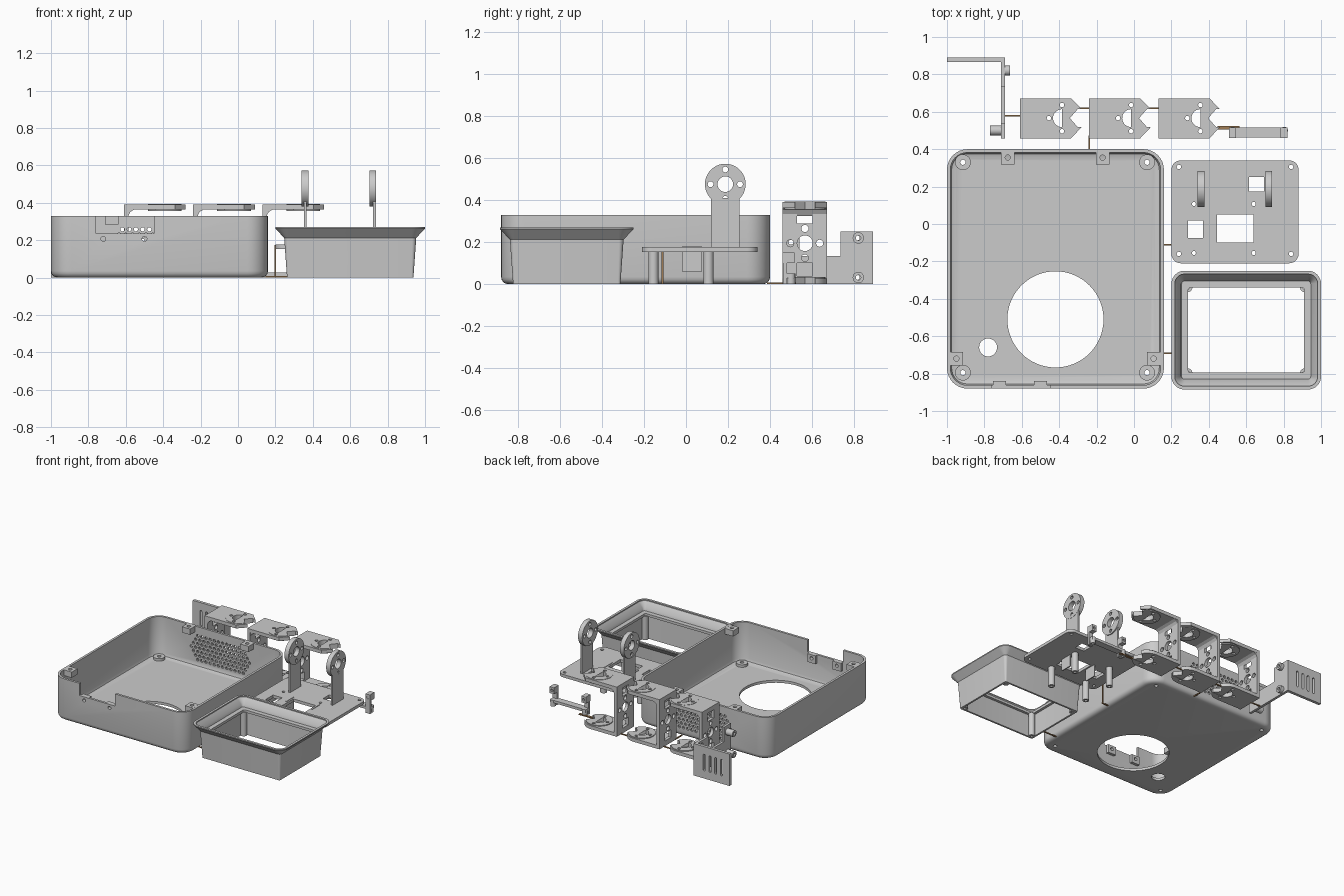
import bpy, bmesh
from math import sin, cos, pi

if "Cube" in bpy.data.objects:
    bpy.data.objects.remove(bpy.data.objects["Cube"])


def circle(x, y, r, n=32):
    return [(x + r * cos(2 * pi * i / n), y + r * sin(2 * pi * i / n)) for i in range(n)]


def rect(x0, x1, y0, y1):
    return [(x0, y0), (x1, y0), (x1, y1), (x0, y1)]


def rounded(x0, x1, y0, y1, r, n=8):
    pts = []
    for cx, cy, a in ((x1 - r, y1 - r, 0), (x0 + r, y1 - r, 1), (x0 + r, y0 + r, 2), (x1 - r, y0 + r, 3)):
        pts += [(cx + r * cos((a + i / n) * pi / 2), cy + r * sin((a + i / n) * pi / 2)) for i in range(n + 1)]
    return pts


def finish(name, bm):
    bmesh.ops.remove_doubles(bm, verts=bm.verts, dist=1e-5)
    bmesh.ops.recalc_face_normals(bm, faces=bm.faces)
    me = bpy.data.meshes.new(name)
    bm.to_mesh(me)
    bm.free()
    ob = bpy.data.objects.new(name, me)
    bpy.context.collection.objects.link(ob)
    return ob


def plate(name, loops, a, b, plane='xy'):
    """Flat outline with holes, extruded from a to b across the given plane."""
    cu = bpy.data.curves.new(name, 'CURVE')
    cu.dimensions, cu.fill_mode, cu.extrude = '2D', 'BOTH', (b - a) / 2
    for pts in loops:
        sp = cu.splines.new('POLY')
        sp.points.add(len(pts) - 1)
        for p, (u, v) in zip(sp.points, pts):
            p.co = (u, v, 0, 1)
        sp.use_cyclic_u = True
    tmp = bpy.data.objects.new(name, cu)
    bpy.context.collection.objects.link(tmp)
    me = bpy.data.meshes.new_from_object(tmp.evaluated_get(bpy.context.evaluated_depsgraph_get()))
    bpy.data.objects.remove(tmp)
    bm = bmesh.new()
    bm.from_mesh(me)
    bpy.data.meshes.remove(me)
    for vert in bm.verts:
        u, v, w = vert.co
        w += (a + b) / 2
        vert.co = {'xy': (u, v, w), 'yz': (w, u, v), 'xz': (u, w, v)}[plane]
    return finish(name, bm)


def box(name, x0, x1, y0, y1, z0, z1):
    return plate(name, [rect(x0, x1, y0, y1)], z0, z1)


def loft(name, bounds, r, profile, closed):
    """Rounded rectangles, inset by d at height z, joined in order."""
    x0, x1, y0, y1 = bounds
    bm = bmesh.new()
    rings = []
    for d, z in profile:
        pts = rounded(x0 + d, x1 - d, y0 + d, y1 - d, max(r - d, .012))
        rings.append([bm.verts.new((x, y, z)) for x, y in pts])
    pairs = list(zip(rings, rings[1:])) + ([(rings[-1], rings[0])] if closed else [])
    for p, q in pairs:
        for i in range(len(p)):
            j = (i + 1) % len(p)
            bm.faces.new((p[i], p[j], q[j], q[i]))
    if not closed:
        bm.faces.new(rings[0])
        bm.faces.new(rings[-1])
    return finish(name, bm)


def cut(ob, cutters):
    for c in cutters:
        c.hide_render = True
        m = ob.modifiers.new('cut', 'BOOLEAN')
        m.operation, m.object, m.solver = 'DIFFERENCE', c, 'EXACT'
    bpy.context.view_layer.update()
    ob.data = bpy.data.meshes.new_from_object(ob.evaluated_get(bpy.context.evaluated_depsgraph_get()))
    ob.modifiers.clear()
    for c in cutters:
        bpy.data.objects.remove(c)


# Main case: open tray with rounded bottom edge
case = loft('case', (-1, .16, -.88, .4), .11,
            [(.045, .02), (.025, .027), (.018, .045), (.018, .33), (0, .33), (0, .035),
             (.003, .021), (.01, .01), (.021, .003), (.035, 0)], False)
corners = [(x, y) for x in (-.915, .07) for y in (-.795, .33)]
vents = []
for row in range(-3, 4):
    count = 15 - abs(row)
    vents += [circle(-.42 + (i - (count - 1) / 2) * .036, .165 + row * .031, .0115, 10) for i in range(count)]
cut(case, [
    plate('floor_cut', [circle(-.42, -.51, .257, 64), circle(-.78, -.66, .048)]
          + [circle(x, y, .014, 16) for x, y in corners], -.1, .1),
    plate('vent_cut', vents, .35, .45, 'xz'),
    plate('notch_cut', [rect(-.76, -.45, .235, .4)], -.95, -.8, 'xz'),
    plate('screw_cut', [circle(x, .207, .013, 16) for x in (-.72, -.5)], -.95, -.85, 'xz')])
for x, y in corners:
    plate('case_foot_boss', [circle(x, y, .042), circle(x, y, .014, 16)], .018, .04)
for x, y in ((-.675, .355), (-.168, .355), (-.95, -.72), (.105, -.72)):
    plate('lid_screw_block', [rect(x - .036, x + .036, y - .036, y + .036), circle(x, y, .014, 16)], .285, .33)
for x in (-.72, -.5):
    plate('front_screw_block', [rect(x - .035, x + .035, .17, .235), circle(x, .207, .013, 16)], -.865, -.84, 'xz')

# Screen bezel: flared hollow frame with an inner ledge
loft('bezel', (.2, 1, -.885, -.25), .07,
     [(0, .27), (0, .262), (.047, .212), (.062, 0), (.076, 0), (.07, .18),
      (.09, .18), (.09, .2), (.055, .2), (.05, .222), (.018, .262), (.018, .27)], True)
for x in (.288, .912):
    for y in (-.34, -.796):
        plate('bezel_screw_post', [circle(x, y, .024, 20), circle(x, y, .009, 12)], 0, .185)

# Mounting plate with standoffs and two round-headed arms
stand = [(x, y) for x in (.32, .64) for y in (.107, -.155)]
plate('mount_plate', [rounded(.2, .88, -.21, .34, .05), rect(.615, .695, .175, .25),
                      rect(.29, .37, -.075, .02), rect(.445, .64, -.1, .05)]
      + [circle(x, y, .011, 12) for x, y in stand]
      + [circle(x, y, .012, 12) for x in (.24, .84) for y in (.305, -.16)], .153, .176)
for x, y in stand:
    plate('standoff', [circle(x, y, .024, 20), circle(x, y, .011, 12)], 0, .155)
for x in (.43, .655):
    box('guide_rib', x - .004, x + .004, -.02, .075, .06, .18)
spots = [(.07, 0), (-.07, 0), (0, .07), (0, -.07)]
for x in (.358, .72):
    plate('arm_head', [circle(.187, .476, .097, 48), circle(.187, .476, .037)]
          + [circle(.187 + u, .476 + v, .014, 12) for u, v in spots], x - .018, x + .018, 'yz')
    s = x + (.002 if x < .5 else .01)
    box('arm_stem', s - .007, s + .007, .12, .255, .17, .41)

# Three C-shaped brackets with slotted flanges
cy = .566
for k in range(3):
    x0 = -.61 + .37 * k
    cx = x0 + .225
    slot = [(cx + .048 * cos(a), cy + .048 * sin(a)) for a in [-pi / 2 - pi * i / 16 for i in range(17)]]
    tip = x0 + .33
    outline = [(x0, .458), (tip - .057, .458), (tip, .518)] + slot + [(tip, .614), (tip - .057, .672), (x0, .672)]
    holes = [circle(cx, cy + .07, .012, 12), circle(cx, cy - .07, .012, 12), circle(cx - .07, cy, .012, 12)]
    plate('bracket_top', [outline] + holes, .363, .39)
    half = [(cx + .106 * cos(a), cy + .106 * sin(a)) for a in [-pi / 2 + pi * i / 24 for i in range(25)]]
    side = (.048 ** 2 + .094 ** 2) ** .5
    lower = [(x0, .46)] + [p for p in half if p[1] < cy - .048] + [(cx + .094, cy - .048)] + slot \
        + [(cx + .094, cy + .048)] + [p for p in half if p[1] > cy + .048] + [(x0, .672)]
    plate('bracket_bottom', [lower] + holes, 0, .027)
    # raised collar around each slot
    open_a = .52
    arc = [open_a + (2 * pi - 2 * open_a) * i / 32 for i in range(33)]
    collar = [(cx + .097 * cos(a), cy + .097 * sin(a)) for a in arc] + slot[::-1]
    for z0, z1 in ((.356, .393), (.002, .034)):
        plate('bracket_collar', [collar] + holes, z0, z1)
    plate('bracket_web', [rect(.458, .672, 0, .39), rect(.527, .603, .29, .355), rect(.527, .603, .04, .1),
                          circle(cy, .195, .037)]
          + [circle(cy + u, .195 + v, .017, 16) for u, v in spots], x0, x0 + .025, 'yz')
    plate('bracket_fillet', [[(x0 + .02, .37), (x0 + .02, .325), (x0 + .035, .352), (x0 + .06, .366)]],
          .46, .67, 'xz')

# Slotted corner guard with screw bosses
plate('guard_back', [rect(-1, -.69, 0, .25)]
      + [rounded(x - .009, x + .009, .06, .19, .008, 3) for x in (-.93, -.88, -.83, -.78)], .867, .89, 'xz')
plate('guard_side', [[(.458, 0), (.88, 0), (.88, .25), (.735, .25), (.735, .135), (.54, .135), (.54, .25),
                      (.458, .25)], circle(.5, .2, .012, 12), circle(.815, .22, .012, 12),
                     circle(.815, .032, .012, 12)], -.71, -.69, 'yz')
for z in (.22, .032):
    plate('guard_boss', [circle(.82, z, .027, 20), circle(.82, z, .012, 12)], -.692, -.662, 'yz')
for z in (.2, .035):
    plate('guard_outer_boss', [circle(.5, z, .026, 20), circle(.5, z, .012, 12)], -.77, -.708, 'yz')

# Small bar bracket with end posts
box('clip_bar', .51, .82, .462, .515, .03, .05)
for x in (.527, .803):
    box('clip_post', x - .019, x + .019, .462, .48, 0, .15)
    plate('clip_foot', [circle(x, .5, .02, 16), circle(x, .5, .009, 12)], 0, .05)
    plate('clip_head', [rect(x - .019, x + .019, .1, .15), circle(x, .125, .01, 12)], .46, .517, 'xz')

# Brown runners joining the parts
brown = bpy.data.materials.new('runner_brown')
brown.diffuse_color = (.35, .2, .09, 1)
brown.use_nodes = True
brown.node_tree.nodes["Principled BSDF"].inputs["Base Color"].default_value = brown.diffuse_color
w = .004
for b in ((-.7, -.6, .58, .58, 0, 0), (-.29, -.23, .62, .62, 0, 0), (.08, .14, .62, .62, 0, 0),
          (-.238, -.238, .39, .47, 0, 0), (.15, .2, -.112, -.112, 0, 0), (.198, .198, -.112, -.112, 0, .165),
          (.198, .21, -.112, -.112, .165, .165), (.15, .27, -.692, -.692, 0, 0), (.45, .56, .52, .51, 0, 0)):
    x0, x1, y0, y1, z0, z1 = b
    ob = box('runner', x0 - w, x1 + w, min(y0, y1) - w, max(y0, y1) + w, z0, z1 + 2 * w)
    ob.data.materials.append(brown)

for ob in list(bpy.context.scene.objects):
    bpy.ops.object.select_all(action='DESELECT')
    ob.select_set(True)
    bpy.context.view_layer.objects.active = ob
    bpy.ops.object.shade_smooth_by_angle()
